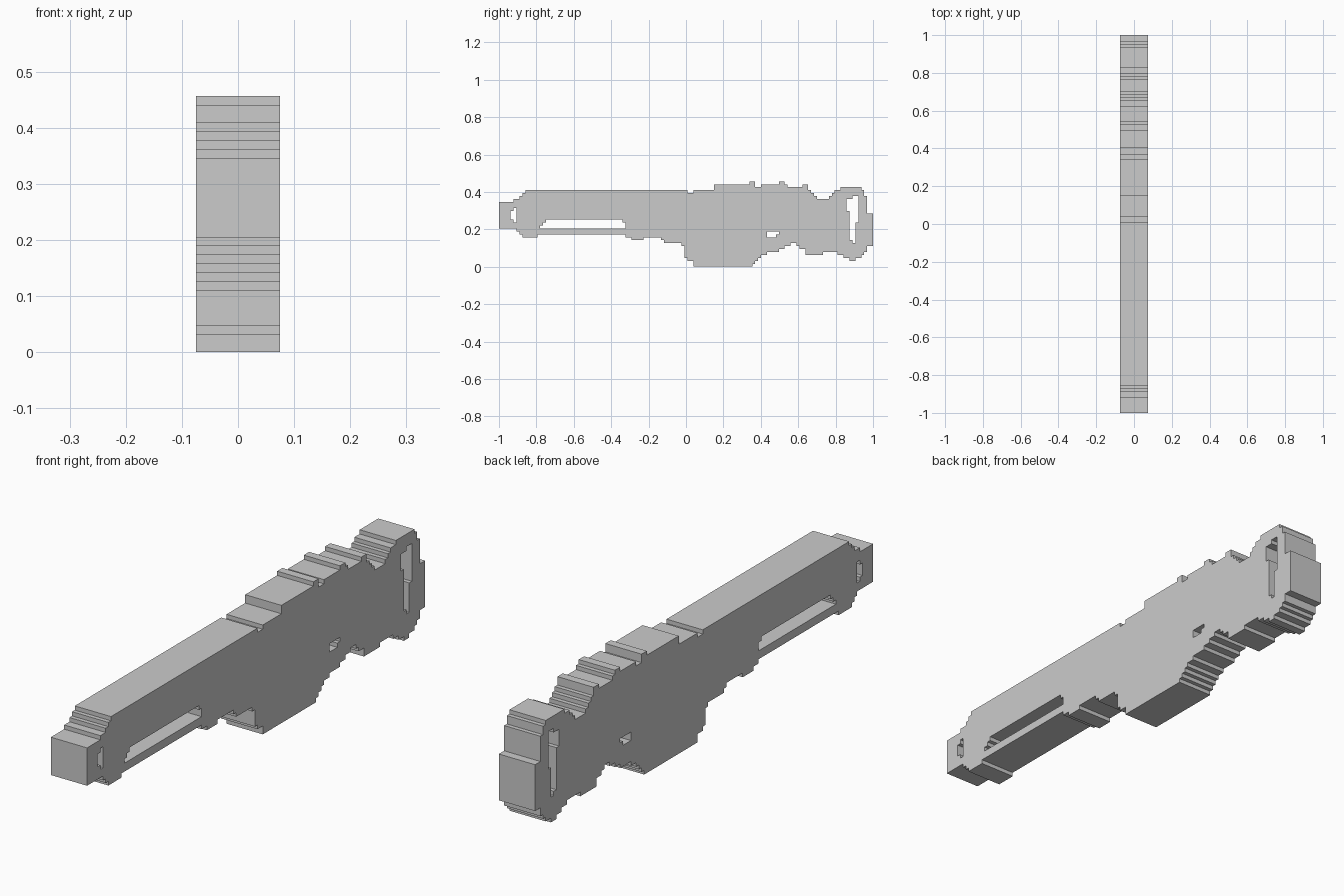
import bpy, bmesh
from mathutils import Matrix

if "Cube" in bpy.data.objects:
    bpy.data.objects.remove(bpy.data.objects["Cube"])

CELL = 2 / 127      # size of one step of the blocky silhouette
HALF_WIDTH = 0.075


def stairs(steps, end):
    """Turn (start column, height) pairs into a stepped line."""
    pts = []
    for (a, h), (b, _) in zip(steps, steps[1:] + [(end, 0)]):
        pts += [(a, h), (b, h)]
    return pts


def loop(top, bottom, end):
    pts = stairs(top, end) + stairs(bottom, end)[::-1]
    return [p for i, p in enumerate(pts) if p != pts[i - 1]]


# Outer silhouette, upper and lower edge
top = [(0, 22), (5, 23), (7, 24), (8, 25), (9, 26), (64, 25), (66, 26), (73, 28),
       (85, 29), (87, 27), (89, 28), (95, 29), (97, 28), (98, 27), (103, 28),
       (105, 26), (106, 25), (107, 24), (108, 23), (112, 24), (113, 25),
       (114, 26), (116, 27), (123, 26), (124, 24), (125, 18)]
bottom = [(0, 13), (6, 12), (7, 11), (8, 10), (13, 11), (43, 10), (45, 9),
          (49, 10), (55, 9), (56, 8), (62, 7), (63, 3), (64, 2), (66, 0),
          (86, 1), (87, 2), (88, 3), (89, 4), (91, 5), (95, 6), (97, 7),
          (99, 8), (101, 7), (102, 6), (104, 4), (110, 5), (115, 4),
          (117, 3), (119, 2), (121, 3), (123, 4), (124, 5), (125, 7)]

# Silhouette first, then the through holes: front slot, long slot, small window, rear slot
loops = [
    loop(top, bottom, 127),
    loop([(4, 19), (5, 20)], [(4, 16), (5, 15)], 6),
    loop([(14, 14), (15, 15), (16, 16), (42, 15)], [(14, 13)], 43),
    loop([(91, 12)], [(91, 10), (94, 11)], 95),
    loop([(118, 23), (120, 24)], [(118, 19), (119, 9), (120, 8), (121, 15)], 122),
]

# Filled flat curve extruded to the full thickness
curve = bpy.data.curves.new("body_profile", 'CURVE')
curve.dimensions = '2D'
curve.fill_mode = 'BOTH'
curve.extrude = HALF_WIDTH
for pts in loops:
    spline = curve.splines.new('POLY')
    spline.points.add(len(pts) - 1)
    for point, (u, v) in zip(spline.points, pts):
        point.co = (u * CELL - 1, v * CELL, 0, 1)
    spline.use_cyclic_u = True
helper = bpy.data.objects.new("body_profile", curve)
bpy.context.collection.objects.link(helper)
bpy.context.view_layer.update()

# Solid body: profile stood upright in the y-z plane and welded
deps = bpy.context.evaluated_depsgraph_get()
mesh = bpy.data.meshes.new_from_object(helper.evaluated_get(deps))
bpy.data.objects.remove(helper)
mesh.transform(Matrix(((0, 0, 1, 0), (1, 0, 0, 0), (0, 1, 0, 0), (0, 0, 0, 1))))
bm = bmesh.new()
bm.from_mesh(mesh)
bmesh.ops.remove_doubles(bm, verts=bm.verts, dist=1e-4)
bmesh.ops.recalc_face_normals(bm, faces=bm.faces)
for face in bm.faces:
    face.smooth = False
bm.to_mesh(mesh)
bm.free()
mesh.name = "slotted_body"
bpy.context.collection.objects.link(bpy.data.objects.new("slotted_body", mesh))
